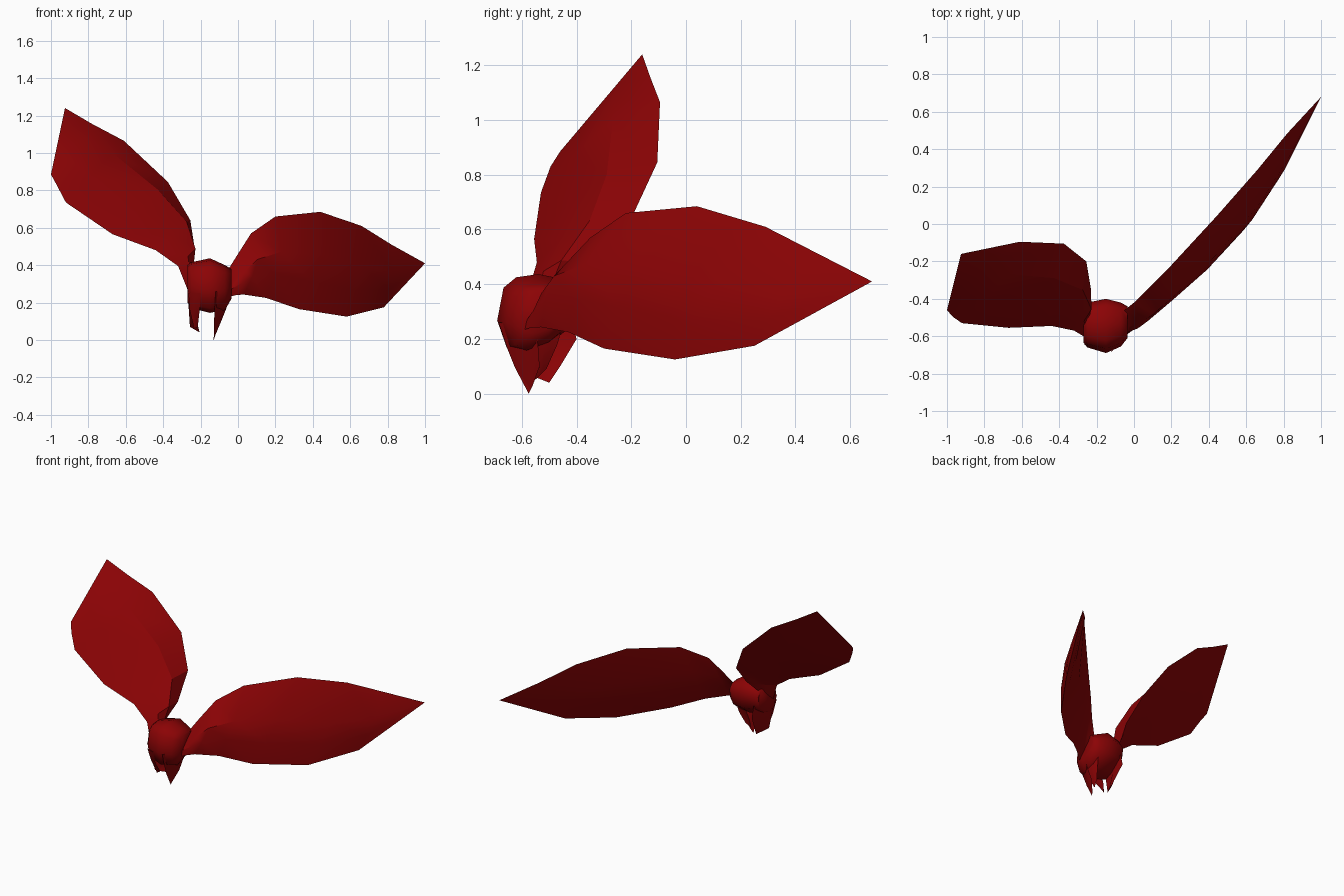
import bpy, bmesh, math
from mathutils import Vector

if "Cube" in bpy.data.objects:
    bpy.data.objects.remove(bpy.data.objects["Cube"])

red = bpy.data.materials.new("deep_red")
red.diffuse_color = (0.26, 0.001, 0.0015, 1)
red.use_nodes = True
red.node_tree.nodes["Principled BSDF"].inputs["Base Color"].default_value = red.diffuse_color


def finish(name, bm, angle):
    bmesh.ops.remove_doubles(bm, verts=bm.verts, dist=0.0005)
    bmesh.ops.recalc_face_normals(bm, faces=bm.faces)
    mesh = bpy.data.meshes.new(name)
    bm.to_mesh(mesh)
    bm.free()
    mesh.materials.append(red)
    ob = bpy.data.objects.new(name, mesh)
    bpy.context.collection.objects.link(ob)
    bpy.ops.object.select_all(action='DESELECT')
    ob.select_set(True)
    bpy.context.view_layer.objects.active = ob
    bpy.ops.object.shade_smooth_by_angle(angle=math.radians(angle))


def skin(bm, rings, cap_end=False):
    """Bridge successive rings of points and cap the first."""
    rings = [[bm.verts.new(p) for p in ring] for ring in rings]
    n = len(rings[0])
    for r, s in zip(rings, rings[1:]):
        for k in range(n):
            j = (k + 1) % n
            bm.faces.new((r[k], r[j], s[j], s[k]))
    bm.faces.new(rings[0])
    if cap_end:
        bm.faces.new(rings[-1])


def blade(name, edge_a, edge_b, normal, front, back, ridge, angle=35):
    """Loft a lens section between two edges; bulge fades to both ends."""
    bm = bmesh.new()
    n = Vector(normal).normalized()
    ts = [0, ridge, (1 + ridge) / 2, 1]
    hump = [0, 1, 0.7, 0]
    rings, last = [], len(edge_a) - 1
    for i, (a, b) in enumerate(zip(edge_a, edge_b)):
        a, b = Vector(a), Vector(b)
        fade = max(0, math.sin(math.pi * (0.12 + 0.88 * i / last))) ** 0.8
        pts = [a.lerp(b, t) + n * front * h * fade for t, h in zip(ts, hump)]
        pts += [a.lerp(b, ts[k]) - n * back * hump[k] * fade for k in (2, 1)]
        rings.append(pts)
    skin(bm, rings)
    finish(name, bm, angle)


# Right loop: long pointed leaf swept backwards
blade("right_leaf",
      [(-.05, -.46, .38), (0, -.42, .46), (.07, -.35, .57), (.20, -.22, .66), (.44, .04, .685),
       (.66, .29, .61), (.82, .485, .51), (1, .68, .41)],
      [(-.05, -.60, .23), (-.01, -.57, .24), (.03, -.53, .243), (.15, -.43, .225), (.325, -.30, .165),
       (.58, -.04, .125), (.78, .25, .175), (1, .68, .41)],
      (.7, -.7, .1), .078, .015, .45)

# Left loop: blunt leaf rising upwards, folded near its upper edge
blade("left_leaf",
      [(-.25, -.42, .41), (-.23, -.35, .48), (-.255, -.20, .64), (-.375, -.105, .845),
       (-.61, -.095, 1.065), (-.78, -.13, 1.155), (-.925, -.16, 1.24)],
      [(-.27, -.60, .27), (-.32, -.57, .395), (-.44, -.545, .48), (-.67, -.555, .565),
       (-.92, -.53, .735), (-.97, -.495, .83), (-1, -.46, .885)],
      (.5, -.67, .55), .075, .015, .3, 25)

# Central knot: one rounded profile (fractions of y and z range) lofted across x
profile = [(.08, .83), (0, .42), (.12, .08), (.32, 0), (.65, .12), (.94, .35),
           (1, .72), (.86, .93), (.52, 1), (.24, .96)]
bm = bmesh.new()
rings = []
for x, y0, y1, z0, z1 in [(-.27, -.635, -.43, .20, .40), (-.25, -.66, -.42, .17, .415),
                          (-.15, -.69, -.40, .145, .437), (-.07, -.655, -.42, .16, .40),
                          (-.035, -.61, -.44, .22, .38)]:
    rings.append([(x, y0 + u * (y1 - y0), z0 + v * (z1 - z0)) for u, v in profile])
skin(bm, rings, True)
finish("knot", bm, 60)

# Hanging side tails, tapering to points
blade("right_tail",
      [(-.12, -.685, .26), (-.125, -.655, .17), (-.128, -.625, .095), (-.13, -.575, 0)],
      [(-.035, -.55, .25), (-.062, -.54, .17), (-.09, -.535, .10), (-.12, -.56, .03)],
      (.8, -.5, 0), .01, .005, .5)
blade("right_back_tail",
      [(-.05, -.58, .25), (-.075, -.57, .16), (-.11, -.56, .09), (-.13, -.55, .05)],
      [(-.08, -.45, .25), (-.09, -.47, .18), (-.115, -.51, .09), (-.13, -.55, .05)],
      (1, .3, 0), .005, .01, .5)
blade("left_tail",
      [(-.27, -.64, .28), (-.265, -.60, .19), (-.257, -.57, .07), (-.24, -.55, .06)],
      [(-.24, -.42, .28), (-.24, -.40, .20), (-.22, -.46, .10), (-.205, -.50, .04)],
      (-1, 0, 0), .005, .01, .5)
blade("left_front_tail",
      [(-.265, -.645, .25), (-.258, -.615, .16), (-.235, -.58, .06)],
      [(-.20, -.67, .25), (-.205, -.64, .16), (-.215, -.57, .07)],
      (-.5, -.8, 0), .01, .0, .5)
